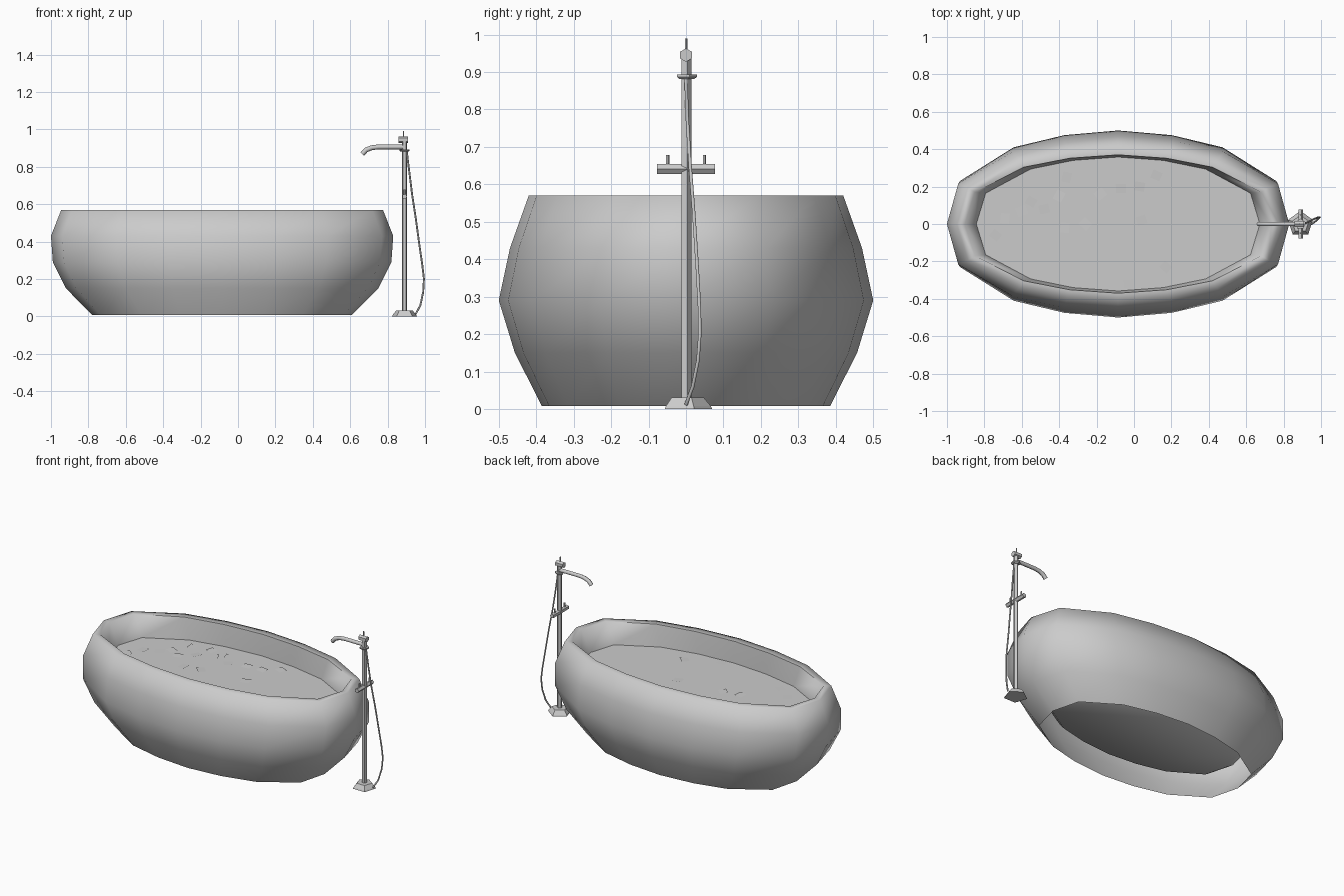
import bpy, bmesh, math, random
from mathutils import Vector, Matrix

if "Cube" in bpy.data.objects:
    bpy.data.objects.remove(bpy.data.objects["Cube"])

random.seed(4)
grey = bpy.data.materials.new("plain grey")
grey.diffuse_color = (0.6, 0.6, 0.6, 1)
grey.use_nodes = True
grey.node_tree.nodes["Principled BSDF"].inputs["Base Color"].default_value = grey.diffuse_color

TUB_X = -0.085   # centre of the tub
TAP_X = 0.89     # centre of the tap column
WATER_Z = 0.438


def finish(name, bm, smooth_angle=31):
    me = bpy.data.meshes.new(name)
    bmesh.ops.recalc_face_normals(bm, faces=bm.faces)
    bm.to_mesh(me)
    bm.free()
    ob = bpy.data.objects.new(name, me)
    bpy.context.collection.objects.link(ob)
    me.materials.append(grey)
    if smooth_angle:
        bpy.ops.object.select_all(action='DESELECT')
        ob.select_set(True)
        bpy.context.view_layer.objects.active = ob
        bpy.ops.object.shade_smooth_by_angle(angle=math.radians(smooth_angle))
    return ob


def outline():
    """Sixteen-sided oval of unit half length and half width, mirrored from a quarter."""
    q = [(1, 0), (0.934, 0.46), (0.617, 0.82), (0.317, 0.95), (0, 1)]
    half = q + [(-x, y) for x, y in q[-2::-1]]
    return half + [(x, -y) for x, y in half[-2:0:-1]]


def oval_ring(bm, hx, hy, z):
    return [bm.verts.new((TUB_X + x * hx, y * hy, z)) for x, y in outline()]


def bridge(bm, a, b):
    n = len(a)
    for i in range(n):
        bm.faces.new((a[i], a[(i + 1) % n], b[(i + 1) % n], b[i]))


def lathe(name, profile, loc, sides=5, smooth_angle=0):
    """Stacked rings of (radius, height) with a corner towards +y, capped at both ends."""
    bm = bmesh.new()
    rings = [[bm.verts.new((loc[0] + r * math.sin(math.tau * i / sides),
                            loc[1] + r * math.cos(math.tau * i / sides),
                            loc[2] + z)) for i in range(sides)] for r, z in profile]
    for a, b in zip(rings, rings[1:]):
        bridge(bm, a, b)
    bm.faces.new(rings[0])
    bm.faces.new(rings[-1])
    return finish(name, bm, smooth_angle)


def tube(name, points, radius, sides=6, turn=0, smooth_angle=61):
    """Tube swept along a path of points."""
    bm = bmesh.new()
    pts = [Vector(p) for p in points]
    rings = []
    for i, p in enumerate(pts):
        d = (pts[min(i + 1, len(pts) - 1)] - pts[max(i - 1, 0)]).normalized()
        u = d.cross(Vector((0, 1, 0)) if abs(d.y) < 0.9 else Vector((1, 0, 0))).normalized()
        v = d.cross(u)
        rings.append([bm.verts.new(p + radius * (u * math.cos(math.tau * k / sides + turn)
                                                 + v * math.sin(math.tau * k / sides + turn)))
                      for k in range(sides)])
    for a, b in zip(rings, rings[1:]):
        bridge(bm, a, b)
    bm.faces.new(rings[0])
    bm.faces.new(rings[-1])
    return finish(name, bm, smooth_angle)


# Tub: bulging outer wall open underneath, soft rim, inner wall and raised floor
bm = bmesh.new()
levels = [(0.695, 0.385, 0.008), (0.835, 0.457, 0.15), (0.905, 0.50, 0.29),
          (0.915, 0.47, 0.43), (0.86, 0.42, 0.57),
          (0.82, 0.37, 0.57), (0.758, 0.358, WATER_Z), (0.66, 0.345, 0.15), (0.62, 0.33, 0.125)]
rings = [oval_ring(bm, *lv) for lv in levels]
for a, b in zip(rings, rings[1:]):
    bridge(bm, a, b)
bm.faces.new(rings[-1])
finish("tub", bm, 74)

# Water surface
bm = bmesh.new()
bm.faces.new(oval_ring(bm, 0.758, 0.358, WATER_Z))
finish("water", bm, 0)

# Petals floating on the water
spots = [(-.69, .03), (-.74, -.06), (-.60, .07), (-.55, .12), (-.48, .23), (-.48, .08),
         (-.40, .15), (-.36, .25), (-.30, .19), (-.23, .24), (-.13, .28), (-.37, -.02),
         (-.26, .0), (-.18, .16), (-.07, .19), (.03, .20), (.12, .26), (.04, .02),
         (-.51, -.22), (.17, -.23), (-.03, -.32), (-.61, -.15)]
bm = bmesh.new()
for x, y in spots:
    place = (Matrix.Translation((x, y, WATER_Z + 0.003))
             @ Matrix.Rotation(random.uniform(0, math.tau), 4, 'Z')
             @ Matrix.Rotation(random.uniform(-0.08, 0.08), 4, 'X'))
    bm.faces.new([bm.verts.new(place @ Vector((u * 0.027, v * 0.024, 0)))
                  for u, v in ((-1, -1), (1, -1), (1, 1), (-1, 1))])
finish("petals", bm, 0)

# Tap column with its foot, collar, head and pin
lathe("tap_foot", [(0.070, 0), (0.066, 0.008), (0.047, 0.031)], (TAP_X, 0, 0))
lathe("tap_column", [(0.0145, 0.03), (0.0145, 0.945)], (TAP_X, 0, 0))
lathe("tap_collar", [(0.022, 0), (0.029, 0.006), (0.029, 0.012)], (TAP_X, 0, 0.881))
lathe("tap_pin", [(0.004, 0), (0.004, 0.035)], (TAP_X - 0.005, 0, 0.955))
tube("tap_head", [(TAP_X - 0.032, 0, 0.945), (TAP_X + 0.02, 0, 0.945)], 0.018, 6, smooth_angle=0)

# Spout with a drooping end
tube("spout", [(TAP_X, 0, 0.906), (0.75, 0, 0.906), (0.715, 0, 0.902),
               (0.685, 0, 0.89), (0.665, 0, 0.868)], 0.013)

# Cross bar with two upright pins
tube("cross_bar", [(TAP_X, -0.077, 0.641), (TAP_X, 0.077, 0.641)], 0.0145, 5, -math.pi / 2, 0)
for side in (-1, 1):
    lathe("bar_pin", [(0.005, 0), (0.005, 0.03)], (TAP_X, side * 0.049, 0.648))

# Hanging hose
tube("hose", [(0.902, 0, 0.885), (0.915, 0.003, 0.78), (0.931, 0.011, 0.65), (0.951, 0.021, 0.52),
              (0.970, 0.030, 0.38), (0.986, 0.036, 0.27), (0.994, 0.037, 0.20),
              (0.990, 0.032, 0.13), (0.975, 0.018, 0.06), (0.950, 0, 0.012)], 0.005)
